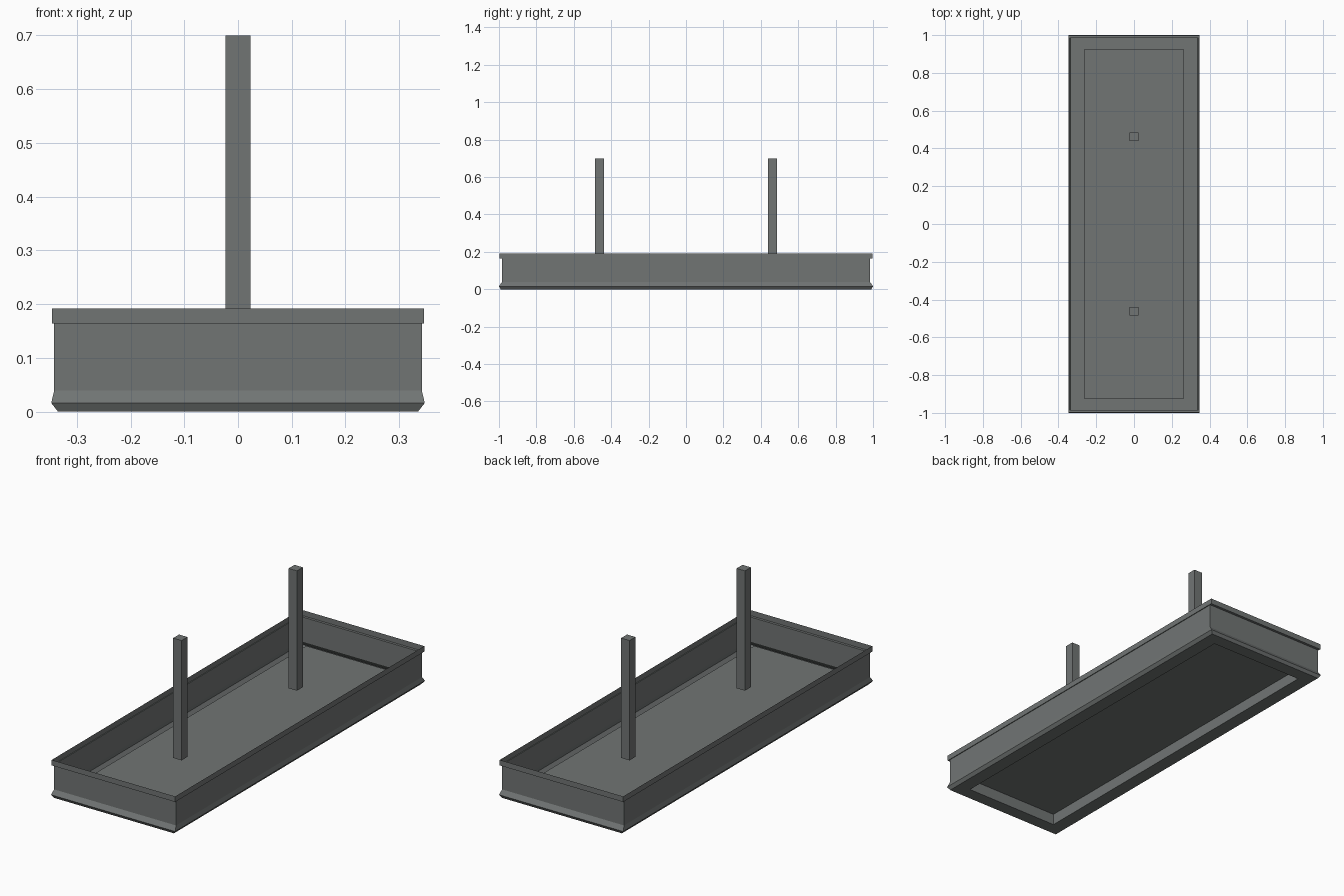
import bpy, bmesh

if "Cube" in bpy.data.objects:
    bpy.data.objects.remove(bpy.data.objects["Cube"])

grey = bpy.data.materials.new("dark_grey_metal")
grey.diffuse_color = (0.165, 0.178, 0.175, 1)
grey.use_nodes = True
grey.node_tree.nodes["Principled BSDF"].inputs["Base Color"].default_value = grey.diffuse_color


def finish(name, bm):
    me = bpy.data.meshes.new(name)
    bm.to_mesh(me)
    bm.free()
    me.materials.append(grey)
    ob = bpy.data.objects.new(name, me)
    bpy.context.collection.objects.link(ob)


def tray(name, profile):
    """Rectangular sheet: profile of (half x, half y, z) from rim to panel, last ring filled."""
    bm = bmesh.new()
    rings = [[bm.verts.new((sx * hx, sy * hy, z))
              for sx, sy in ((-1, -1), (1, -1), (1, 1), (-1, 1))]
             for hx, hy, z in profile]
    for a, b in zip(rings, rings[1:]):
        for i in range(4):
            j = (i + 1) % 4
            bm.faces.new((a[i], b[i], b[j], a[j]))
    bm.faces.new(rings[-1][::-1])
    finish(name, bm)


def post(name, half, z0, z1, y):
    bm = bmesh.new()
    bmesh.ops.create_cube(bm, size=2 * half)
    for v in bm.verts:
        v.co = (v.co.x, v.co.y + y, z1 if v.co.z > 0 else z0)
    finish(name, bm)


# open sheet tray: stepped rim, wall, flare, bevel, bottom ring, recess and panel
tray("tray", [(0.346, 0.997, 0.192), (0.346, 0.997, 0.164),
              (0.342, 0.984, 0.164), (0.342, 0.984, 0.039),
              (0.3475, 1.0, 0.016), (0.335, 0.991, 0.0),
              (0.265, 0.925, 0.0), (0.265, 0.925, 0.057)])
# two square hanging posts
for label, y in (("front_post", -0.462), ("back_post", 0.462)):
    post(label, 0.0235, 0.093, 0.7, y)
